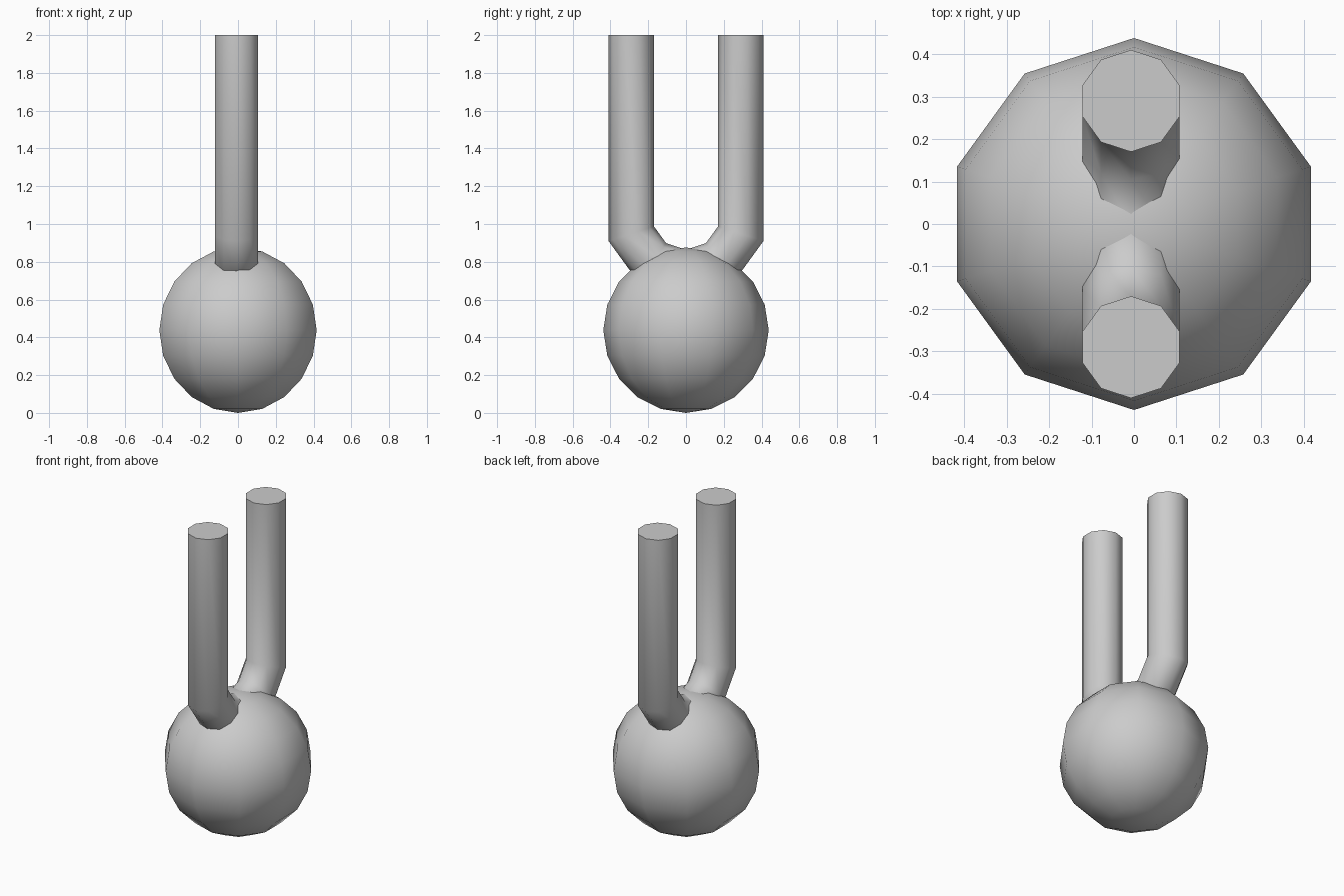
import bpy, bmesh
from math import sin, cos, pi, radians

if "Cube" in bpy.data.objects:
    bpy.data.objects.remove(bpy.data.objects["Cube"])

SIDES = 10


def finish(name, bm):
    bmesh.ops.recalc_face_normals(bm, faces=bm.faces)
    mesh = bpy.data.meshes.new(name)
    bm.to_mesh(mesh)
    bm.free()
    obj = bpy.data.objects.new(name, mesh)
    bpy.context.collection.objects.link(obj)
    bpy.ops.object.select_all(action='DESELECT')
    obj.select_set(True)
    bpy.context.view_layer.objects.active = obj
    bpy.ops.object.shade_smooth_by_angle(angle=radians(45))
    return obj


# Round low-poly ball
R = 0.438
bm = bmesh.new()
bmesh.ops.create_uvsphere(bm, u_segments=SIDES, v_segments=10, radius=R)
bmesh.ops.translate(bm, verts=bm.verts, vec=(0, 0, R))
finish("ball", bm)

# U-shaped tube: two uprights joined by a faceted bend through the ball top
LEG_Y, TUBE_R, BEND_Z, OFF_X = 0.29, 0.12, 1.043, -0.007
bend_r = LEG_Y / cos(radians(18))
mitre_r = TUBE_R / cos(radians(18))
# each section: centre y, centre z, direction of mitre line, half width
sections = [(-LEG_Y, 2.0, pi, TUBE_R)]
for deg in (-162, -126, -90, -54, -18):
    a = radians(deg)
    sections.append((bend_r * cos(a), BEND_Z + bend_r * sin(a), a, mitre_r))
sections.append((LEG_Y, 2.0, 0.0, TUBE_R))

bm = bmesh.new()
rings = []
for y, z, a, w in sections:
    ring = []
    for i in range(SIDES):
        t = 2 * pi * i / SIDES
        d = w * cos(t)
        ring.append(bm.verts.new((OFF_X + TUBE_R * sin(t), y + d * cos(a), z + d * sin(a))))
    rings.append(ring)
for r0, r1 in zip(rings, rings[1:]):
    for i in range(SIDES):
        j = (i + 1) % SIDES
        bm.faces.new((r0[i], r0[j], r1[j], r1[i]))
# Flat end caps
bm.faces.new(rings[0])
bm.faces.new(rings[-1])
finish("forked_tube", bm)
